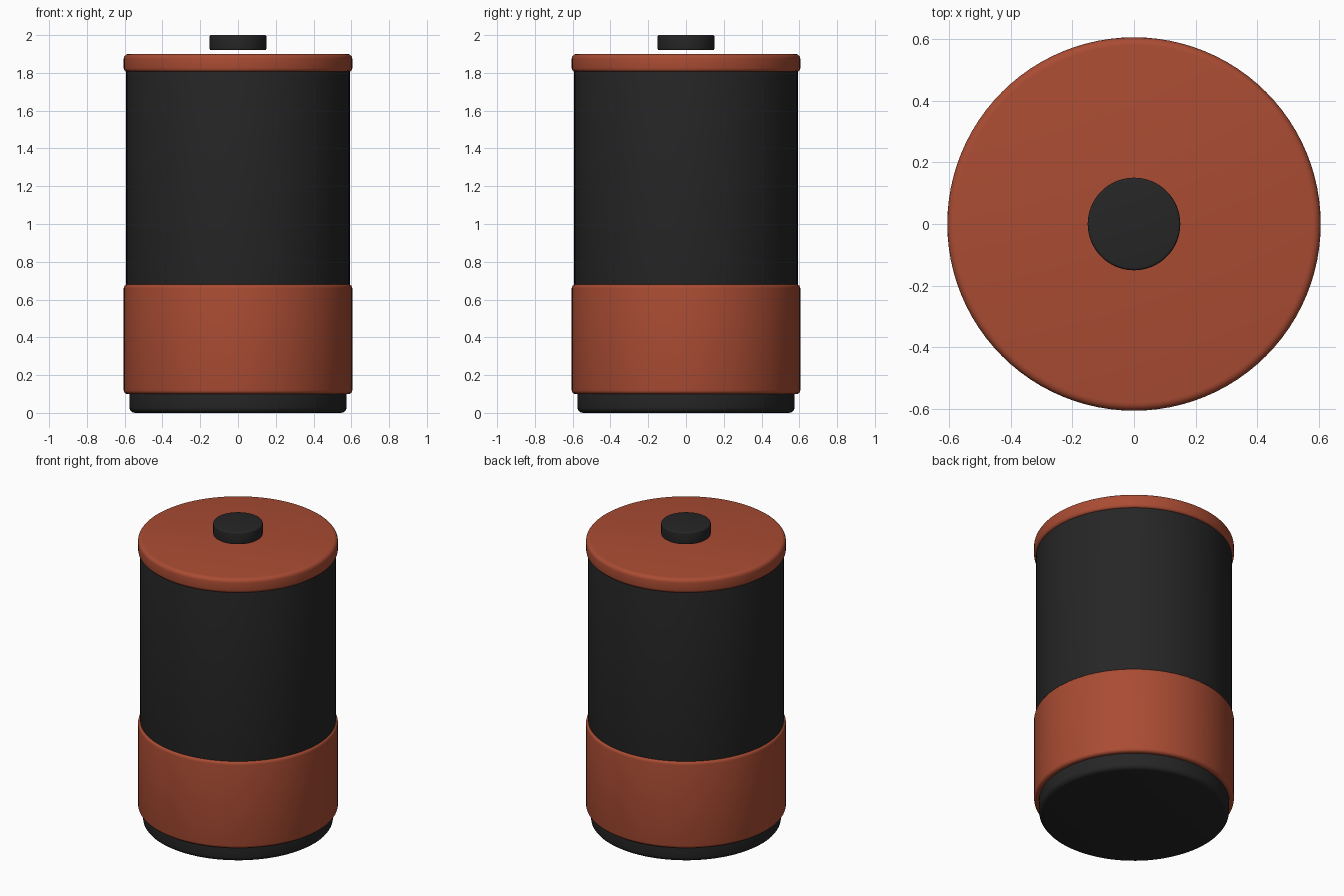
import bpy, math

if "Cube" in bpy.data.objects:
    bpy.data.objects.remove(bpy.data.objects["Cube"])

def material(name, rgb):
    m = bpy.data.materials.new(name)
    m.diffuse_color = (*rgb, 1)
    m.use_nodes = True
    m.node_tree.nodes["Principled BSDF"].inputs["Base Color"].default_value = m.diffuse_color
    return m

RED = material("brick red", (0.40, 0.072, 0.033))
BLACK = material("soft black", (0.019, 0.019, 0.019))

def drum(name, radius, z0, z1, mat, top, bottom, sides=96, steps=4):
    """Closed upright cylinder with rounded top and bottom edges."""
    profile = []
    for i in range(steps + 1):
        a = math.pi / 2 * i / steps
        profile.append((radius - bottom + bottom * math.sin(a), z0 + bottom - bottom * math.cos(a)))
    for i in range(steps + 1):
        a = math.pi / 2 * i / steps
        profile.append((radius - top + top * math.cos(a), z1 - top + top * math.sin(a)))
    verts = [(r * math.cos(2 * math.pi * k / sides), r * math.sin(2 * math.pi * k / sides), z)
             for r, z in profile for k in range(sides)]
    n = len(profile)
    faces = [(j * sides + k, j * sides + (k + 1) % sides,
              (j + 1) * sides + (k + 1) % sides, (j + 1) * sides + k)
             for j in range(n - 1) for k in range(sides)]
    faces.append(tuple(reversed(range(sides))))
    faces.append(tuple(range((n - 1) * sides, n * sides)))
    me = bpy.data.meshes.new(name)
    me.from_pydata(verts, [], faces)
    me.materials.append(mat)
    ob = bpy.data.objects.new(name, me)
    bpy.context.collection.objects.link(ob)
    bpy.ops.object.select_all(action='DESELECT')
    ob.select_set(True)
    bpy.context.view_layer.objects.active = ob
    bpy.ops.object.shade_smooth_by_angle(angle=math.radians(30))
    return ob

drum("base", 0.575, 0.0, 0.12, BLACK, 0.005, 0.03)
drum("lower_band", 0.605, 0.10, 0.68, RED, 0.02, 0.02)
drum("body", 0.592, 0.64, 1.83, BLACK, 0.005, 0.005)
drum("lid", 0.605, 1.805, 1.90, RED, 0.025, 0.02)
# the button floats slightly above the lid
drum("button", 0.15, 1.92, 2.0, BLACK, 0.008, 0.008)
